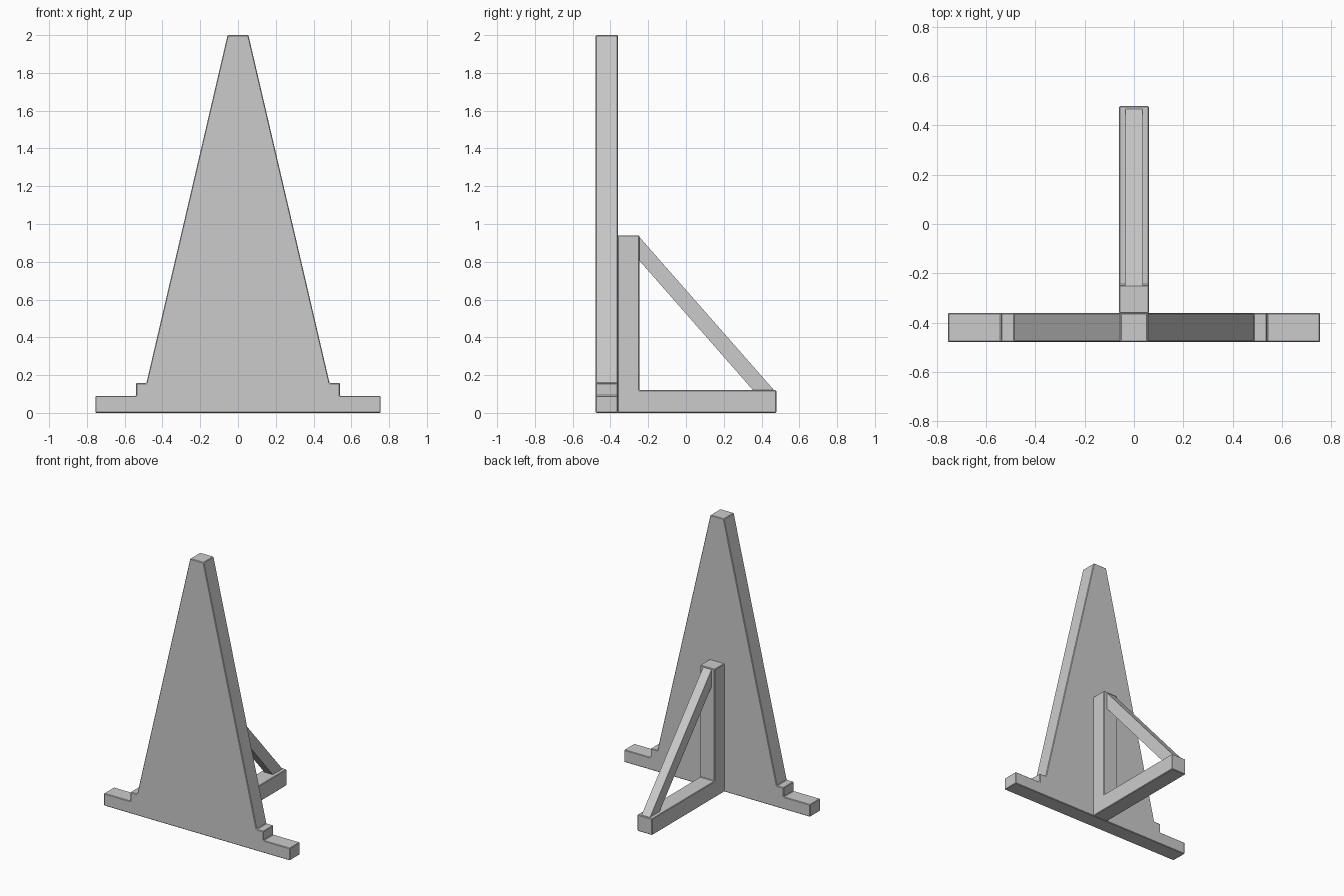
import bpy, bmesh
from mathutils import Vector

if "Cube" in bpy.data.objects:
    bpy.data.objects.remove(bpy.data.objects["Cube"])


def extrude_profile(name, points, start, depth, bevel=0.004):
    """Make a solid from a closed 3D outline swept along a vector."""
    bm = bmesh.new()
    face = bm.faces.new([bm.verts.new(Vector(p) + Vector(start)) for p in points])
    ext = bmesh.ops.extrude_face_region(bm, geom=[face])
    bmesh.ops.translate(bm, vec=depth,
                        verts=[v for v in ext["geom"] if isinstance(v, bmesh.types.BMVert)])
    bmesh.ops.recalc_face_normals(bm, faces=bm.faces[:])
    mesh = bpy.data.meshes.new(name)
    bm.to_mesh(mesh)
    bm.free()
    obj = bpy.data.objects.new(name, mesh)
    bpy.context.collection.objects.link(obj)
    if bevel:
        mod = obj.modifiers.new("soft_edges", "BEVEL")
        mod.width = bevel
        mod.segments = 1
    return obj


def side_part(name, yz, half_width, bevel=0.004):
    """Part drawn in the side view and centred on x = 0."""
    return extrude_profile(name, [(0, y, z) for y, z in yz],
                           (-half_width, 0, 0), (2 * half_width, 0, 0), bevel)


# Tapered front panel with stepped feet, mirrored outline
right = [(0.755, 0), (0.755, 0.09), (0.54, 0.09), (0.54, 0.157), (0.485, 0.157), (0.055, 2.0)]
outline = right + [(-x, z) for x, z in reversed(right)]
extrude_profile("front_panel", [(x, 0, z) for x, z in outline],
                (0, -0.478, 0), (0, 0.118, 0))

# L-shaped rear support: upright post and floor beam
side_part("rear_support", [(-0.362, 0), (0.478, 0), (0.478, 0.12), (-0.247, 0.12),
                           (-0.247, 0.94), (-0.362, 0.94)], 0.06)

# Slim diagonal brace, ends set slightly into the support
side_part("diagonal_brace", [(-0.25, 0.935), (0.468, 0.118), (0.357, 0.118),
                             (-0.25, 0.81)], 0.034, bevel=0)
